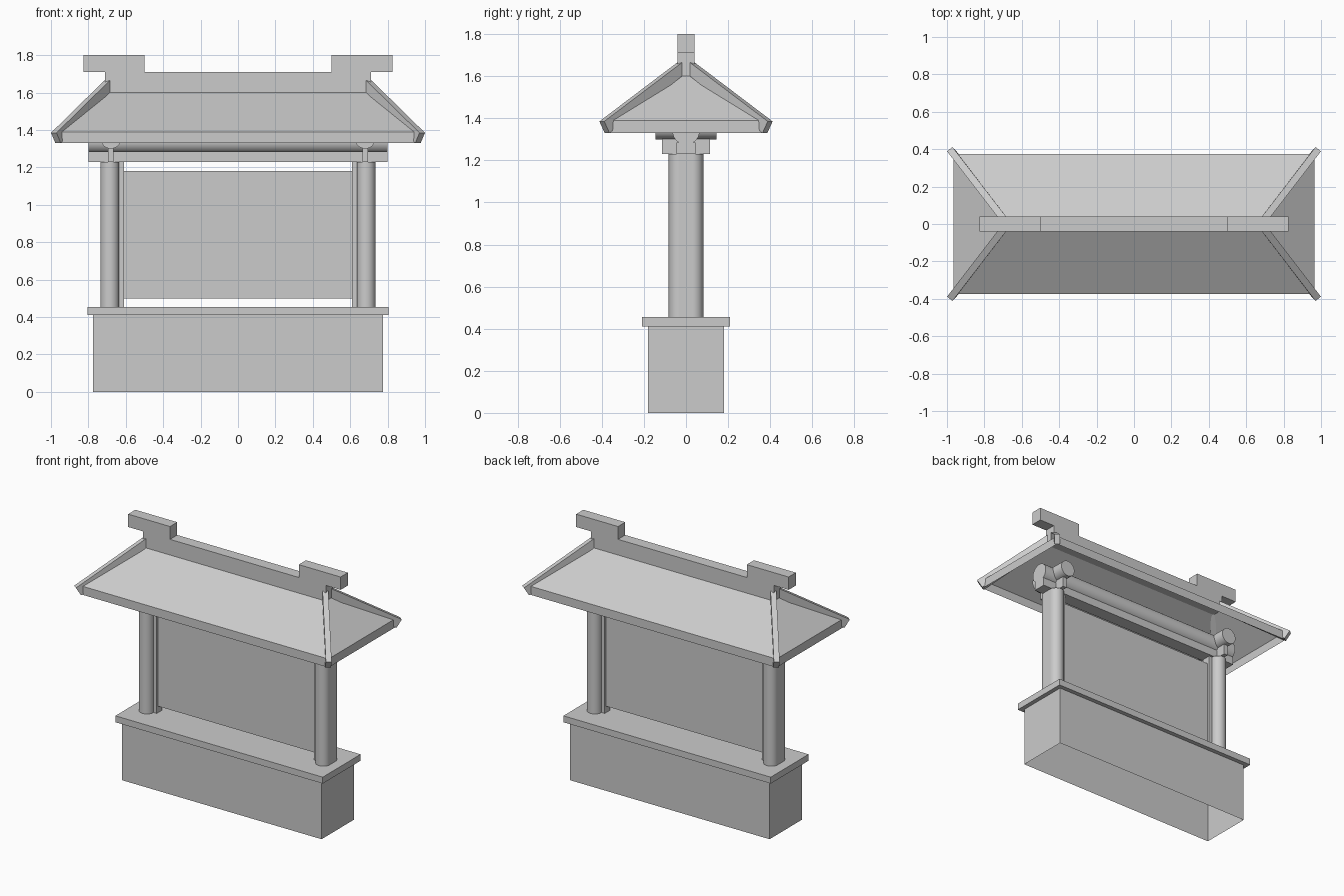
import bpy
import bmesh
from mathutils import Vector

if "Cube" in bpy.data.objects:
    bpy.data.objects.remove(bpy.data.objects["Cube"])

stone = bpy.data.materials.new("plain_grey")
stone.use_nodes = True
GREY = (0.6, 0.6, 0.6, 1)
stone.diffuse_color = GREY
stone.node_tree.nodes["Principled BSDF"].inputs["Base Color"].default_value = GREY


def finish(name, bm):
    bmesh.ops.recalc_face_normals(bm, faces=bm.faces)
    mesh = bpy.data.meshes.new(name)
    bm.to_mesh(mesh)
    bm.free()
    mesh.materials.append(stone)
    obj = bpy.data.objects.new(name, mesh)
    bpy.context.collection.objects.link(obj)
    return obj


def box(name, x, y, z, open_bottom=False):
    """Box from (min, max) ranges along each axis."""
    bm = bmesh.new()
    bmesh.ops.create_cube(bm, size=1)
    for v in bm.verts:
        v.co = [r[0] if c < 0 else r[1] for c, r in zip(v.co, (x, y, z))]
    if open_bottom:
        bm.faces.ensure_lookup_table()
        low = min(bm.faces, key=lambda f: f.calc_center_median().z)
        bmesh.ops.delete(bm, geom=[low], context='FACES_ONLY')
    return finish(name, bm)


def rod(name, start, end, radius):
    """Smooth round bar between two points."""
    start, end = Vector(start), Vector(end)
    axis = end - start
    bpy.ops.mesh.primitive_cylinder_add(
        vertices=32, radius=radius, depth=axis.length, location=(start + end) / 2,
        rotation=axis.to_track_quat('Z', 'Y').to_euler())
    obj = bpy.context.object
    obj.name = name
    obj.data.materials.append(stone)
    bpy.ops.object.shade_smooth_by_angle()
    return obj


def pair(a, b, sign):
    return sorted((a * sign, b * sign))


# Plinth with its ledge, and the board between the posts
box("plinth", (-0.775, 0.775), (-0.18, 0.18), (0, 0.41), open_bottom=True)
box("ledge", (-0.805, 0.805), (-0.21, 0.21), (0.41, 0.455))
box("board", (-0.62, 0.62), (-0.015, 0.015), (0.5, 1.18))

# Long beam: flat plank with a round log on it
box("long_plank", (-0.8, 0.8), (-0.045, 0.045), (1.23, 1.285))
rod("long_log", (-0.8, 0, 1.34), (0.8, 0, 1.34), 0.065)

for side, s in (("right", -1), ("left", 1)):
    # Posts: a flat core between two round columns
    box(side + "_post_core", pair(0.61, 0.735, s), (-0.03, 0.03), (0.455, 1.23))
    for end, e in (("front", -1), ("back", 1)):
        rod(f"{side}_{end}_column", (0.685 * s, 0.032 * e, 0.455),
            (0.685 * s, 0.032 * e, 1.23), 0.05)
    # Cross beams over the posts
    box(side + "_cross_plank", pair(0.665, 0.695, s), (-0.115, 0.115), (1.23, 1.305))
    rod(side + "_cross_log", (0.68 * s, -0.145, 1.355), (0.68 * s, 0.145, 1.355), 0.055)
    # Raised ridge ends
    box(side + "_ridge_end", pair(0.5, 0.825, s), (-0.04, 0.04), (1.71, 1.8))

box("ridge", (-0.71, 0.71), (-0.04, 0.04), (1.6, 1.71))

# Hipped roof shell: eave edge, then slopes, open underneath
bm = bmesh.new()
rings = []
for hx, hy, z in ((0.965, 0.375, 1.33), (0.965, 0.375, 1.39), (0.69, 0.02, 1.61)):
    rings.append([bm.verts.new((a * hx, b * hy, z))
                  for a, b in ((-1, -1), (1, -1), (1, 1), (-1, 1))])
for low, high in zip(rings, rings[1:]):
    for i in range(4):
        j = (i + 1) % 4
        bm.faces.new((low[i], low[j], high[j], high[i]))
bm.faces.new(rings[-1])
finish("roof", bm)

# Hip bars along the four roof corners
for side, s in (("right", -1), ("left", 1)):
    for end, e in (("front", -1), ("back", 1)):
        bm = bmesh.new()
        across = Vector((0.0145 * s, -0.0115 * e, 0))
        profile = [Vector((x * s, y * e, z)) for x, y, z in (
            (0.985, 0.4, 1.385), (0.962, 0.375, 1.33),
            (0.7, 0.03, 1.6), (0.7, 0.03, 1.665))]
        face = bm.faces.new([bm.verts.new(p - across) for p in profile])
        new = bmesh.ops.extrude_face_region(bm, geom=[face], use_keep_orig=True)["geom"]
        bmesh.ops.translate(bm, vec=across * 2,
                            verts=[v for v in new if isinstance(v, bmesh.types.BMVert)])
        finish(f"{side}_{end}_hip_bar", bm)
